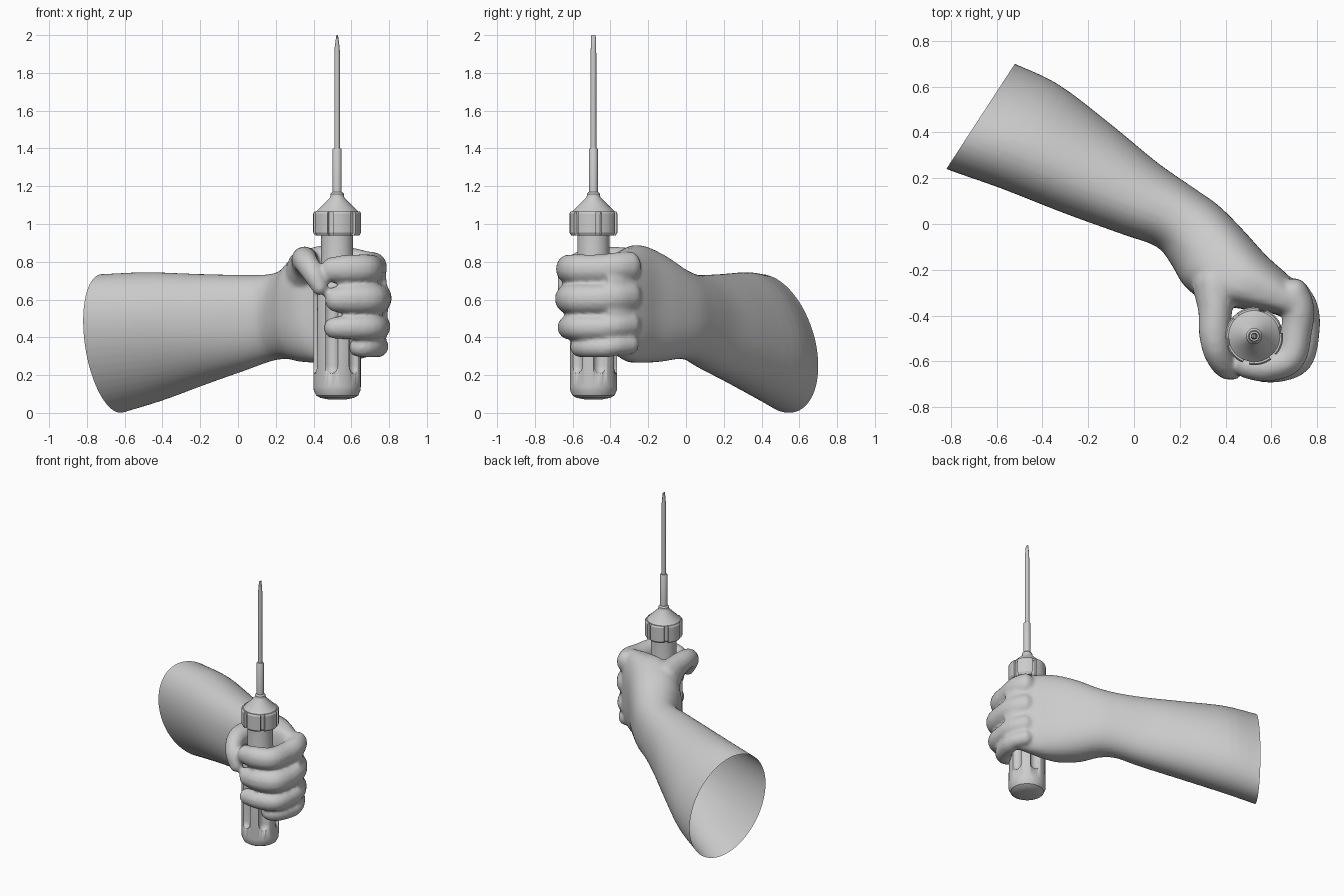
import bpy, bmesh, math
from mathutils import Vector

if "Cube" in bpy.data.objects:
    bpy.data.objects.remove(bpy.data.objects["Cube"])

AX, AY = 0.525, -0.49          # screwdriver axis


def spline(points, steps):
    """Catmull-Rom through tuples of any length."""
    p = [points[0]] + list(points) + [points[-1]]
    out = []
    for i in range(1, len(p) - 2):
        for s in range(steps):
            t = s / steps
            out.append([0.5 * (2 * b + (c - a) * t + (2 * a - 5 * b + 4 * c - d) * t * t
                        + (3 * b - a - 3 * c + d) * t ** 3)
                        for a, b, c, d in zip(*p[i - 1:i + 3])])
    return out + [list(points[-1])]


def skin(bm, rings):
    """Bridge rings of coordinates and cap both ends."""
    vs = [[bm.verts.new(c) for c in r] for r in rings]
    n = len(vs[0])
    for a, b in zip(vs, vs[1:]):
        for i in range(n):
            bm.faces.new((a[i], a[(i + 1) % n], b[(i + 1) % n], b[i]))
    bm.faces.new(vs[0][::-1])
    bm.faces.new(vs[-1])


def finish(bm, name, angle=35):
    bmesh.ops.recalc_face_normals(bm, faces=bm.faces)
    me = bpy.data.meshes.new(name)
    bm.to_mesh(me)
    bm.free()
    ob = bpy.data.objects.new(name, me)
    bpy.context.collection.objects.link(ob)
    smooth(ob, angle)
    return ob


def smooth(ob, angle):
    bpy.ops.object.select_all(action='DESELECT')
    ob.select_set(True)
    bpy.context.view_layer.objects.active = ob
    bpy.ops.object.shade_smooth_by_angle(angle=math.radians(angle))


def circle(r, z, n, sx=1, x=AX, y=AY):
    return [(x + sx * r * math.cos(2 * math.pi * i / n),
             y + r * math.sin(2 * math.pi * i / n), z) for i in range(n)]


def lathe(name, profile, n=48):
    bm = bmesh.new()
    skin(bm, [circle(r, z, n, *s) for r, z, *s in profile])
    return finish(bm, name)


# ---- arm and hand, merged by voxel remesh ----
# dorsal x, y, palm-side x, y, low z, high z, tilt, squareness
arm = [(-0.57, 0.73, -0.87, 0.27, -0.02, 0.735, -0.12, 1),
       (-0.52, 0.70, -0.82, 0.24, 0.0, 0.735, -0.12, 1),
       (-0.33, 0.61, -0.58, 0.155, 0.06, 0.745, -0.09, 1),
       (-0.10, 0.435, -0.30, 0.045, 0.15, 0.735, -0.05, 0.95),
       (0.10, 0.27, -0.05, -0.045, 0.225, 0.73, -0.02, 0.9),
       (0.25, 0.165, 0.10, -0.10, 0.275, 0.735, 0, 0.9),
       (0.37, 0.08, 0.165, -0.18, 0.285, 0.77, 0, 0.85),
       (0.48, -0.03, 0.22, -0.27, 0.27, 0.84, 0, 0.8),
       (0.58, -0.14, 0.32, -0.345, 0.265, 0.885, 0, 0.75),
       (0.68, -0.23, 0.43, -0.365, 0.27, 0.88, 0, 0.7),
       (0.77, -0.33, 0.60, -0.39, 0.30, 0.85, 0, 0.7),
       (0.795, -0.41, 0.67, -0.42, 0.33, 0.81, 0, 0.8)]
bm = bmesh.new()
rings = []
for dx, dy, px, py, lo, hi, tilt, e in spline(arm, 4):
    c = Vector(((dx + px) / 2, (dy + py) / 2, (lo + hi) / 2))
    side = Vector(((dx - px) / 2, (dy - py) / 2, tilt))
    h = math.sqrt(((hi - lo) / 2) ** 2 - tilt ** 2)
    ring = []
    for i in range(48):
        u, v = math.cos(i * math.pi / 24), math.sin(i * math.pi / 24)
        u, v = (math.copysign(abs(k) ** e, k) for k in (u, v))
        ring.append(c + side * u + Vector((0, 0, h * v)))
    rings.append(ring)
skin(bm, rings)


def digit(path):
    """Chain of ellipsoids: x, y, z, radius, height radius."""
    for x, y, z, r, rz in spline(path, 5):
        lats = [math.radians(d) for d in (-85, -65, -40, -14, 14, 40, 65, 85)]
        skin(bm, [circle(r * math.cos(t), z + rz * math.sin(t), 18, 1, x, y) for t in lats])


# fingers: z, radius, height radius, tip x, x offset, y offset
for z, r, rz, tip, ox, oy in ((0.762, 0.071, 0.078, 0.50, -0.032, 0.0),
                              (0.604, 0.072, 0.079, 0.52, 0.0, -0.004),
                              (0.453, 0.067, 0.067, 0.51, -0.002, 0.005),
                              (0.349, 0.058, 0.056, 0.635, -0.005, 0.065)):
    digit([(0.70, -0.30, z + 0.015, r * 0.9, rz),
           (0.735 + ox / 2, -0.37, z + 0.01, r, rz),
           (0.742 + ox, -0.46 + oy / 2, z, r, rz),
           (0.712 + ox, -0.582 + oy, z, r, rz),
           ((0.70 + tip) / 2 + ox / 2, -0.624 + oy, z, r * 0.93, rz * 0.97),
           (tip, -0.618 + oy, z - 0.003, r * 0.85, rz * 0.85)])
# thumb
digit([(0.35, -0.26, 0.74, 0.10, 0.13), (0.355, -0.37, 0.79, 0.078, 0.09),
       (0.352, -0.48, 0.81, 0.07, 0.07), (0.365, -0.56, 0.79, 0.062, 0.066),
       (0.40, -0.62, 0.735, 0.056, 0.06), (0.432, -0.638, 0.668, 0.044, 0.046)])
hand = finish(bm, "arm_and_hand")
mod = hand.modifiers.new("merge", 'REMESH')
mod.mode = 'VOXEL'
mod.voxel_size = 0.013
mod = hand.modifiers.new("soften", 'SMOOTH')
mod.factor, mod.iterations = 0.5, 4
merged = bpy.data.meshes.new_from_object(hand.evaluated_get(bpy.context.evaluated_depsgraph_get()))
hand.modifiers.clear()
# cut the forearm open at its rim
bm = bmesh.new()
bm.from_mesh(merged)
bmesh.ops.bisect_plane(bm, geom=bm.verts[:] + bm.edges[:] + bm.faces[:], dist=1e-5,
                       plane_co=(-0.67, 0.47, 0), plane_no=(0.46, -0.30, 0), clear_inner=True)
bm.to_mesh(merged)
bm.free()
hand.data = merged
smooth(hand, 80)

# ---- screwdriver handle with six flutes ----
handle = lathe("handle", [(0.05, 0.072), (0.09, 0.08), (0.112, 0.093), (0.124, 0.12), (0.125, 0.14),
                          (0.125, 0.66), (0.118, 0.70), (0.092, 0.76), (0.085, 0.80), (0.085, 0.96)])
bm = bmesh.new()
caps = [(0.038 * math.cos(t), 0.25 + 0.045 * math.sin(t))
        for t in (math.radians(d) for d in (-85, -60, -40, -20, 0))]
caps += [(r, 0.86 - z) for r, z in caps[::-1]]
for k in range(6):
    a = math.radians(-44 + 60 * k)
    skin(bm, [circle(r, z, 20, 1, AX + 0.137 * math.cos(a), AY + 0.137 * math.sin(a)) for r, z in caps])
flutes = finish(bm, "flute_cutter")
flutes.hide_render = True
flutes.hide_set(True)
mod = handle.modifiers.new("flutes", 'BOOLEAN')
mod.operation, mod.object, mod.solver = 'DIFFERENCE', flutes, 'EXACT'

# ---- collar with six raised pads ----
bm = bmesh.new()
rings = []
for s, z in ((0.93, 0.94), (1, 0.955), (1, 1.055), (0.95, 1.066)):
    ring = []
    for k in range(6):
        for d, r in ((0, 0.126), (12, 0.127), (24, 0.127), (36, 0.127), (46, 0.126), (47, 0.11), (59, 0.11)):
            a = math.radians(d + 60 * k + 20)
            ring.append((AX + s * r * math.cos(a), AY + s * r * math.sin(a), z))
    rings.append(ring)
skin(bm, rings)
finish(bm, "collar", 25)
lathe("collar_cone", [(0.112, 1.05), (0.112, 1.066), (0.038, 1.14), (0.035, 1.15), (0.035, 1.16), (0.026, 1.17)])

# ---- shaft and flattened tip ----
lathe("shaft_sleeve", [(0.024, 1.14), (0.024, 1.395), (0.021, 1.40)], 24)
lathe("blade", [(0.015, 1.38), (0.015, 1.9), (0.014, 1.94, 0.9), (0.013, 1.985, 0.5), (0.011, 2.0, 0.35)], 24)
